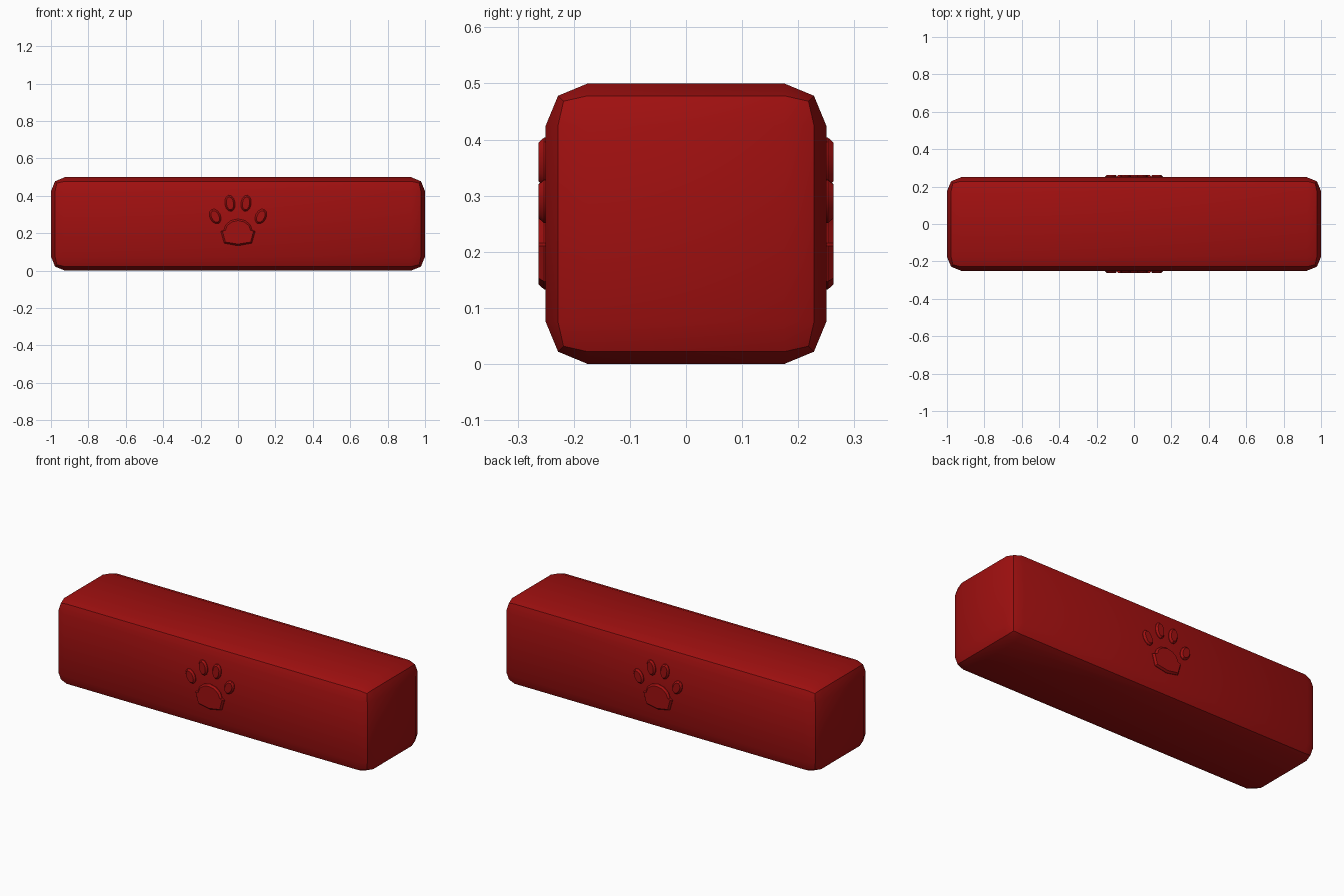
import bpy, bmesh, math
from mathutils import Matrix, Vector

cube = bpy.data.objects.get("Cube")
if cube:
    bpy.data.objects.remove(cube)

red = bpy.data.materials.new("deep red")
red.use_nodes = True
colour = (0.35, 0.005, 0.005, 1)
red.diffuse_color = colour
red.node_tree.nodes["Principled BSDF"].inputs["Base Color"].default_value = colour


def finish(name, bm):
    bmesh.ops.recalc_face_normals(bm, faces=bm.faces)
    mesh = bpy.data.meshes.new(name)
    bm.to_mesh(mesh)
    bm.free()
    mesh.materials.append(red)
    obj = bpy.data.objects.new(name, mesh)
    bpy.context.collection.objects.link(obj)
    bpy.ops.object.select_all(action="DESELECT")
    obj.select_set(True)
    bpy.context.view_layer.objects.active = obj
    bpy.ops.object.shade_smooth_by_angle(angle=math.radians(30))
    return obj


# Long rounded block
bm = bmesh.new()
bmesh.ops.create_cube(bm, size=1)
bmesh.ops.scale(bm, vec=(2, 0.5, 0.5), verts=bm.verts)
bmesh.ops.translate(bm, vec=(0, 0, 0.25), verts=bm.verts)
bmesh.ops.bevel(bm, geom=bm.edges[:], offset=0.075, segments=2,
                profile=0.5, affect="EDGES")
finish("block", bm)


def raised_shape(name, outline, turn):
    """Low plate with a chamfered rim on the front or back face."""
    cx = sum(p[0] for p in outline) / len(outline)
    cz = sum(p[1] for p in outline) / len(outline)
    centre = Vector((cx, 0, cz))
    bm = bmesh.new()
    rings = []
    for y, inset in ((-0.24, 0), (-0.253, 0), (-0.263, 0.009)):
        ring = []
        for x, z in outline:
            d = Vector((x, 0, z)) - centre
            p = centre + d * (1 - inset / d.length)
            ring.append(bm.verts.new((p.x, y, p.z)))
        rings.append(ring)
    for a, b in zip(rings, rings[1:]):
        for i in range(len(a)):
            j = (i + 1) % len(a)
            bm.faces.new((a[i], a[j], b[j], b[i]))
    bm.faces.new(rings[0])
    bm.faces.new(rings[-1])
    bm.transform(Matrix.Rotation(turn, 4, "Z"))
    finish(name, bm)


def toe(x, z, rx, rz, tilt):
    points = []
    for i in range(12):
        a = math.tau * i / 12
        u, v = rx * math.cos(a), rz * math.sin(a)
        points.append((x + u * math.cos(tilt) - v * math.sin(tilt),
                       z + u * math.sin(tilt) + v * math.cos(tilt)))
    return points


# Paw pad: half outline, mirrored across the middle
half = [(0.0, 0.133), (0.074, 0.147), (0.092, 0.21), (0.076, 0.216),
        (0.066, 0.245), (0.038, 0.268), (0.0, 0.277)]
pad = half + [(-x, z) for x, z in half[-2:0:-1]]

# Paw on the front and on the back
for side, turn in (("front", 0), ("back", math.pi)):
    raised_shape(side + "_paw_pad", pad, turn)
    for s, hand in ((1, "left"), (-1, "right")):
        raised_shape(f"{side}_{hand}_outer_toe",
                     toe(s * 0.122, 0.29, 0.029, 0.042, -s * 0.45), turn)
        raised_shape(f"{side}_{hand}_inner_toe",
                     toe(s * 0.043, 0.36, 0.028, 0.044, -s * 0.15), turn)
